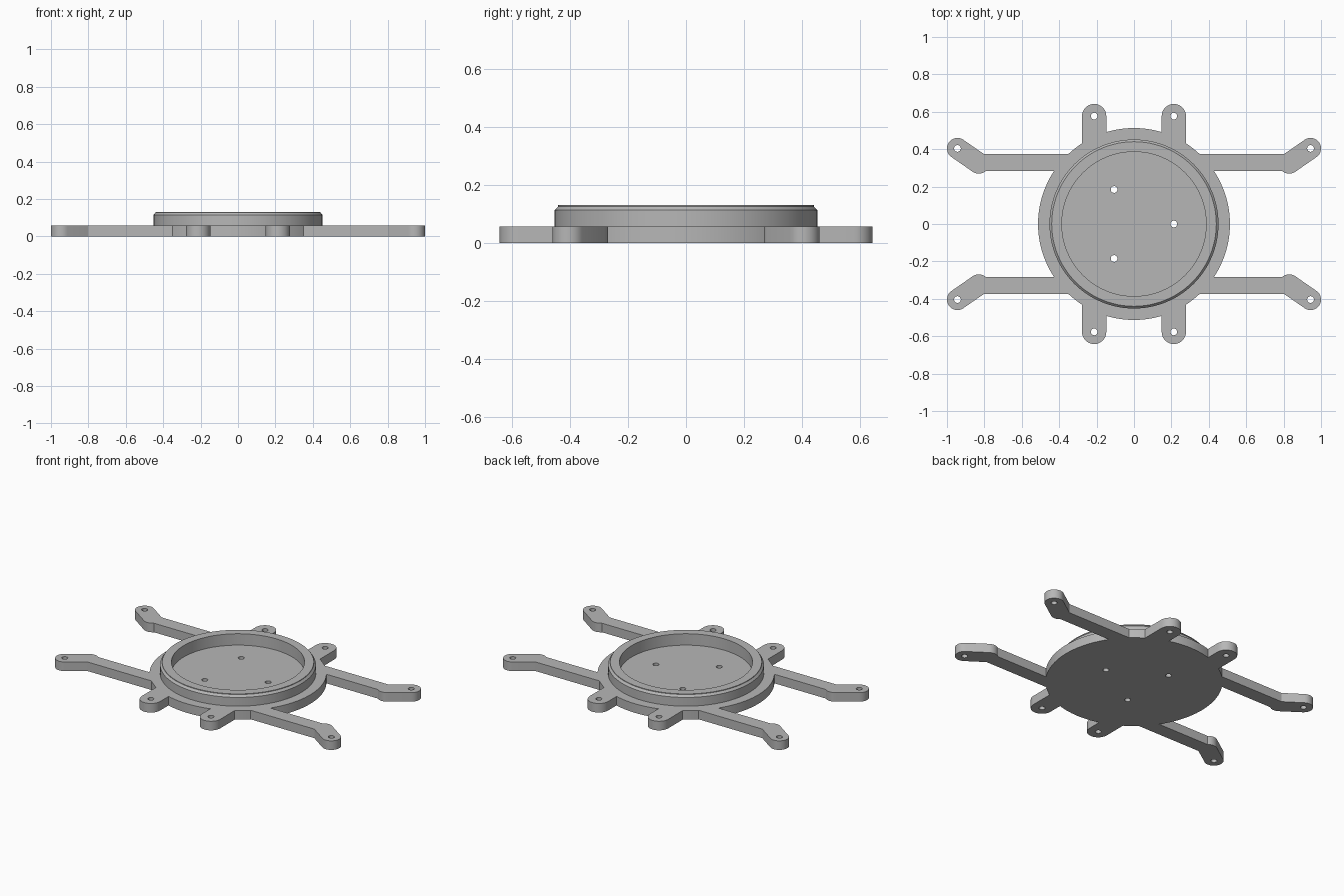
import bpy, bmesh
from math import sin, cos, asin, acos, atan2, pi, tau, radians, sqrt

cube = bpy.data.objects.get("Cube")
if cube:
    bpy.data.objects.remove(cube, do_unlink=True)

GREY = (0.47, 0.47, 0.47, 1)
grey = bpy.data.materials.new("plain grey")
grey.use_nodes = True
grey.diffuse_color = GREY
grey.node_tree.nodes["Principled BSDF"].inputs["Base Color"].default_value = GREY

PLATE_R, PLATE_H, HOLE_R = 0.513, 0.058, 0.018
TAB_X, TAB_Y, TAB_R = 0.213, 0.577, 0.065        # short tabs
ARM_LOW, ARM_HIGH = 0.283, 0.374                 # long arm edges in y
BEND, TIP, TIP_R = (0.83, 0.325), (0.944, 0.404), 0.056


def arc(cx, cy, r, a, b, n):
    return [(cx + r * cos(a + (b - a) * i / n), cy + r * sin(a + (b - a) * i / n))
            for i in range(n + 1)]


def finish(bm, name):
    bmesh.ops.recalc_face_normals(bm, faces=bm.faces)
    mesh = bpy.data.meshes.new(name)
    bm.to_mesh(mesh)
    bm.free()
    mesh.materials.append(grey)
    obj = bpy.data.objects.new(name, mesh)
    bpy.context.collection.objects.link(obj)
    bpy.ops.object.select_all(action='DESELECT')
    obj.select_set(True)
    bpy.context.view_layer.objects.active = obj
    bpy.ops.object.shade_smooth_by_angle(angle=radians(25))
    return obj


def quarter_outline():
    """Plate edge, bent arm and tab, running from the +x axis to the +y axis."""
    slope = atan2(TIP[1] - BEND[1], TIP[0] - BEND[0])
    elbow = asin((BEND[1] - ARM_LOW) / TIP_R) - pi
    side = slope + pi / 2
    ux, uy = BEND[0] + TIP_R * cos(side), BEND[1] + TIP_R * sin(side)
    inner_bend = (ux + (ARM_HIGH - uy) * cos(slope) / sin(slope), ARM_HIGH)
    pts = arc(0, 0, PLATE_R, 0, asin(ARM_LOW / PLATE_R), 12)
    pts += arc(*BEND, TIP_R, elbow, slope - pi / 2, 8)
    pts += arc(*TIP, TIP_R, slope - pi / 2, side, 16)
    pts.append(inner_bend)
    pts += arc(0, 0, PLATE_R, asin(ARM_HIGH / PLATE_R),
               acos((TAB_X + TAB_R) / PLATE_R), 4)
    pts += arc(TAB_X, TAB_Y, TAB_R, 0, pi, 18)
    pts += arc(0, 0, PLATE_R, acos((TAB_X - TAB_R) / PLATE_R), pi / 2, 8)
    return pts


# Base plate with four bent arms, four tabs and drilled holes
half = quarter_outline()
half += [(-x, y) for x, y in reversed(half[:-1])]
loops = [half + [(x, -y) for x, y in reversed(half[1:-1])]]
for sx in (1, -1):
    for sy in (1, -1):
        for cx, cy in (TIP, (TAB_X, TAB_Y)):
            loops.append(arc(sx * cx, sy * cy, HOLE_R, 0, tau, 20)[:-1])
for k in range(3):
    a = k * tau / 3
    loops.append(arc(TAB_X * cos(a), TAB_X * sin(a), HOLE_R, 0, tau, 20)[:-1])

bm = bmesh.new()
for loop in loops:
    vs = [bm.verts.new((x, y, 0)) for x, y in loop]
    for i, v in enumerate(vs):
        bm.edges.new((v, vs[(i + 1) % len(vs)]))
bmesh.ops.triangle_fill(bm, edges=bm.edges[:], use_beauty=True, normal=(0, 0, 1))
top = bmesh.ops.extrude_face_region(bm, geom=bm.faces[:], use_keep_orig=True)["geom"]
bmesh.ops.translate(bm, vec=(0, 0, PLATE_H),
                    verts=[g for g in top if isinstance(g, bmesh.types.BMVert)])
finish(bm, "base_plate")

# Raised rim with a chamfered outer edge, turned around the centre
profile = [(0.386, 0.05), (0.452, 0.05), (0.452, 0.114),
           (0.44, 0.127), (0.44, 0.131), (0.386, 0.131)]
bm = bmesh.new()
STEPS = 96
rings = [[bm.verts.new((r * cos(tau * i / STEPS), r * sin(tau * i / STEPS), z))
          for r, z in profile] for i in range(STEPS)]
for i, ring in enumerate(rings):
    nxt = rings[(i + 1) % STEPS]
    for j in range(len(profile)):
        k = (j + 1) % len(profile)
        bm.faces.new((ring[j], nxt[j], nxt[k], ring[k]))
finish(bm, "raised_rim")
